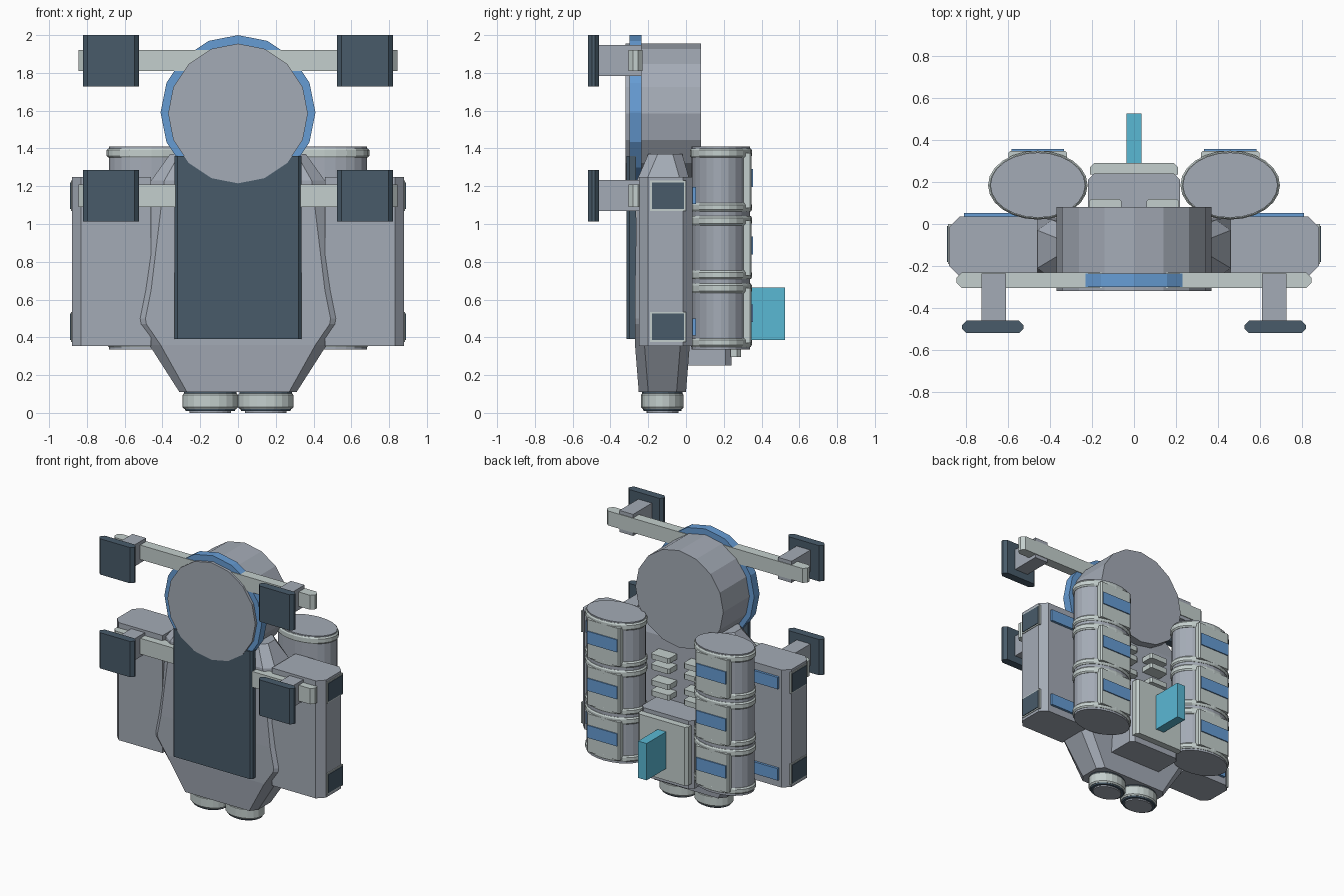
import bpy, bmesh, math
from mathutils import Matrix

if "Cube" in bpy.data.objects:
    bpy.data.objects.remove(bpy.data.objects["Cube"])


def material(name, rgb):
    m = bpy.data.materials.new(name)
    lin = [((c / 255 + 0.055) / 1.055) ** 2.4 for c in rgb]
    m.diffuse_color = (*lin, 1)
    m.use_nodes = True
    m.node_tree.nodes["Principled BSDF"].inputs["Base Color"].default_value = m.diffuse_color
    return m


GREY = material("hull grey", (164, 171, 182))
LIGHT = material("pale trim", (196, 207, 205))
DARK = material("dark slate", (72, 91, 106))
BLUE = material("blue", (102, 156, 212))
CYAN = material("cyan", (90, 184, 212))


def finish(name, bm, mat):
    bmesh.ops.recalc_face_normals(bm, faces=bm.faces[:])
    me = bpy.data.meshes.new(name)
    bm.to_mesh(me)
    bm.free()
    me.materials.append(mat)
    ob = bpy.data.objects.new(name, me)
    bpy.context.collection.objects.link(ob)
    return ob


def box(name, x, y, z, mat, bevel=0, axis=2, pick=lambda p: True):
    """Box from ranges; bevels edges parallel to axis (0, 1, 2) that pass pick."""
    bm = bmesh.new()
    bmesh.ops.create_cube(bm, size=1)
    for v in bm.verts:
        for i, r in enumerate((x, y, z)):
            v.co[i] = min(r) if v.co[i] < 0 else max(r)
    if bevel:
        es = [e for e in bm.edges
              if abs((e.verts[0].co - e.verts[1].co).normalized()[axis]) > 0.9
              and pick((e.verts[0].co + e.verts[1].co) / 2)]
        bmesh.ops.bevel(bm, geom=es, offset=bevel, segments=1, profile=0.5,
                        affect='EDGES')
    return finish(name, bm, mat)


def loft(name, rings, mat):
    """Closed solid through rings of equal point count."""
    bm = bmesh.new()
    rows = [[bm.verts.new(p) for p in r] for r in rings]
    n = len(rows[0])
    for a, b in zip(rows, rows[1:]):
        for i in range(n):
            bm.faces.new((a[i], a[(i + 1) % n], b[(i + 1) % n], b[i]))
    bm.faces.new(rows[0])
    bm.faces.new(rows[-1])
    return finish(name, bm, mat)


def oval(name, cx, cy, steps, mat, sides):
    """Upright elliptical solid; steps are (z, x radius, y radius)."""
    rings = []
    for z, rx, ry in steps:
        rings.append([(cx + rx * math.cos(2 * math.pi * i / sides),
                       cy + ry * math.sin(2 * math.pi * i / sides), z)
                      for i in range(sides)])
    return loft(name, rings, mat)


def disc(name, r, y0, y1, z, mat):
    bm = bmesh.new()
    bmesh.ops.create_cone(bm, cap_ends=True, segments=16, radius1=r, radius2=r,
                          depth=y1 - y0,
                          matrix=Matrix.Translation((0, (y0 + y1) / 2, z))
                          @ Matrix.Rotation(math.pi / 2, 4, 'X'))
    return finish(name, bm, mat)


# Main hull: chamfered cross-sections (z, half width, chamfer, front, back)
hull = []
for z, w, c, f, b in ((0.11, 0.31, 0.04, -0.25, 0.0), (0.36, 0.47, 0.06, -0.27, 0.02),
                      (0.47, 0.555, 0.07, -0.27, 0.03), (0.50, 0.56, 0.07, -0.27, 0.03),
                      (0.65, 0.53, 0.07, -0.27, 0.03), (1.23, 0.46, 0.07, -0.26, 0.02),
                      (1.37, 0.36, 0.05, -0.20, -0.02)):
    k = 0.05
    hull.append([(w, f + k, z), (w, b - k, z), (w - c, b, z), (c - w, b, z),
                 (-w, b - k, z), (-w, f + k, z), (c - w, f, z), (w - c, f, z)])
loft("hull", hull, GREY)

# Head drum, ring and front panel
disc("head_drum", 0.37, -0.32, 0.08, 1.585, GREY)
disc("head_ring", 0.41, -0.30, -0.235, 1.59, BLUE)
box("front_panel", (-0.335, 0.335), (-0.315, -0.265), (0.39, 1.36), DARK, 0.015, 2,
    lambda p: p.y < -0.29)

# Rear centre pack with cover and fin
box("rear_pack", (-0.22, 0.22), (0, 0.24), (0.25, 0.77), GREY, 0.03, 2, lambda p: p.y > 0.1)
box("rear_cover", (-0.21, 0.21), (0.235, 0.29), (0.295, 0.74), LIGHT, 0.02, 2,
    lambda p: p.y > 0.26)
box("rear_fin", (-0.036, 0.036), (0.28, 0.525), (0.385, 0.665), CYAN)

# Horizontal rails
box("upper_rail", (-0.845, 0.845), (-0.305, -0.23), (1.81, 1.92), LIGHT, 0.025)

for s, side in ((-1, "left"), (1, "right")):
    def sx(a, b):
        return (s * a, s * b)

    box(side + "_lower_rail", sx(0.30, 0.845), (-0.305, -0.23), (1.09, 1.21), LIGHT, 0.025,
        2, lambda p: abs(p.x) > 0.5)

    # Pads on brackets
    for level, zc, mid in (("upper", 1.865, 1.865), ("lower", 1.15, 1.15)):
        box(f"{side}_{level}_bracket", sx(0.61, 0.725), (-0.47, -0.235),
            (mid - 0.082, mid + 0.082), GREY)
        box(f"{side}_{level}_pad", sx(0.525, 0.82), (-0.52, -0.46),
            (zc - 0.137, zc + 0.135), DARK, 0.022)

    # Side pods with dark end plates and blue rear strips
    box(side + "_pod", sx(0.46, 0.88), (-0.25, 0.035), (0.355, 1.25), GREY, 0.05, 2,
        lambda p: abs(p.x) > 0.6)
    for level, z in (("lower", 0.455), ("upper", 1.15)):
        box(f"{side}_{level}_plate_frame", sx(0.87, 0.885), (-0.19, 0.0),
            (z - 0.08, z + 0.08), LIGHT)
        box(f"{side}_{level}_plate", sx(0.875, 0.89), (-0.18, -0.01),
            (z - 0.07, z + 0.07), DARK)
        box(f"{side}_{level}_strip", sx(0.50, 0.81), (0.03, 0.053),
            (z - 0.045, z + 0.045), BLUE)

    # Stacked tanks with bands, rear plates and blue straps
    cx, cy = s * 0.458, 0.185
    oval(side + "_tank", cx, cy, ((0.335, 0.226, 0.155), (1.41, 0.226, 0.155)), GREY, 24)
    for i in range(3):
        z = 0.335 + i * 0.358
        for part, a, b in (("lower", 0.015, 0.06), ("upper", 0.30, 0.35)):
            oval(f"{side}_tank_band_{part}_{i}", cx, cy,
                 ((z + a, 0.228, 0.158), (z + a + 0.01, 0.237, 0.164),
                  (z + b - 0.01, 0.237, 0.164), (z + b, 0.228, 0.158)), LIGHT, 24)
        box(f"{side}_tank_plate_{i}", (cx - 0.14, cx + 0.14), (0.29, 0.348),
            (z + 0.035, z + 0.325), LIGHT, 0.01, 2, lambda p: p.y > 0.3)
        box(f"{side}_tank_strap_{i}", (cx - 0.125, cx + 0.125), (0.33, 0.356),
            (z + 0.145, z + 0.24), BLUE)

    # Rear vents
    for i, z in enumerate((0.83, 0.91, 1.03, 1.11)):
        box(f"{side}_vent_bar_{i}", sx(0.06, 0.215), (0.02, 0.12), (z - 0.02, z + 0.02),
            LIGHT, 0.012, 2, lambda p: p.y > 0.07)

    # Thrusters with dark rims
    tx, ty = s * 0.147, -0.125
    oval(side + "_thruster", tx, ty, ((0.02, 0.138, 0.105), (0.03, 0.146, 0.113),
                                      (0.095, 0.146, 0.113), (0.105, 0.138, 0.105)), LIGHT, 20)
    oval(side + "_thruster_collar", tx, ty, ((0.10, 0.14, 0.107), (0.12, 0.14, 0.107)),
         DARK, 20)
    oval(side + "_thruster_rim", tx, ty, ((0.01, 0.13, 0.1), (0.025, 0.137, 0.104)), DARK, 20)
    oval(side + "_nozzle", tx, ty, ((0.0, 0.11, 0.085), (0.02, 0.11, 0.085)), GREY, 20)
